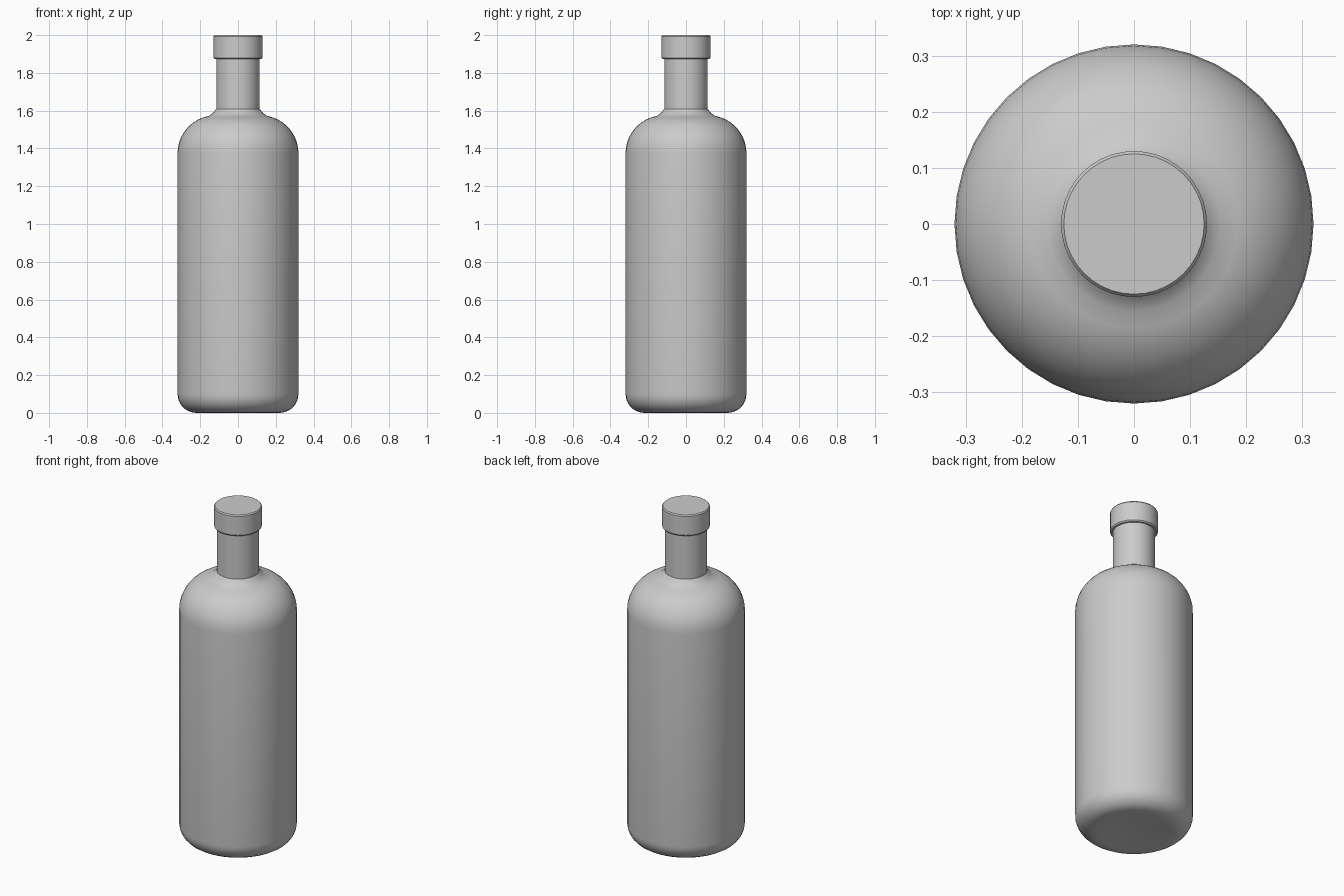
import bpy, bmesh
from math import sin, cos, pi, radians

if "Cube" in bpy.data.objects:
    bpy.data.objects.remove(bpy.data.objects["Cube"])

SEGMENTS = 40


def arc(cr, cz, rad, a0, a1, steps):
    """Points of a profile arc (radius, height), angles in degrees."""
    return [(cr + rad * cos(radians(a0 + (a1 - a0) * i / steps)),
             cz + rad * sin(radians(a0 + (a1 - a0) * i / steps)))
            for i in range(steps + 1)]


def lathe(name, profile):
    """Spin a profile around z; the ends lie on the axis."""
    bm = bmesh.new()
    rings = []
    for r, z in profile:
        if r < 1e-5:
            rings.append([bm.verts.new((0, 0, z))])
        else:
            rings.append([bm.verts.new((r * cos(2 * pi * i / SEGMENTS),
                                        r * sin(2 * pi * i / SEGMENTS), z))
                          for i in range(SEGMENTS)])
    for a, b in zip(rings, rings[1:]):
        for i in range(SEGMENTS):
            j = (i + 1) % SEGMENTS
            face = [a[i % len(a)], a[j % len(a)], b[j % len(b)], b[i % len(b)]]
            bm.faces.new(list(dict.fromkeys(face)))
    bmesh.ops.recalc_face_normals(bm, faces=bm.faces)
    mesh = bpy.data.meshes.new(name)
    bm.to_mesh(mesh)
    bm.free()
    obj = bpy.data.objects.new(name, mesh)
    bpy.context.collection.objects.link(obj)
    bpy.ops.object.select_all(action='DESELECT')
    obj.select_set(True)
    bpy.context.view_layer.objects.active = obj
    bpy.ops.object.shade_smooth_by_angle(angle=radians(30))
    return obj


# Bottle: faintly dished base, rounded heel, straight body, domed shoulder, neck
base = [(0, 0.012), (0.12, 0.008), (0.2, 0.0)]
heel = arc(0.22, 0.1, 0.1, -90, 0, 7)
shoulder = arc(0.12, 1.375, 0.2, 0, 80, 9)
neck = [(0.13, 1.59), (0.115, 1.61), (0.115, 1.88), (0, 1.88)]
lathe("bottle_body", base + heel + shoulder + neck)

# Cap: short cylinder with softened rims
cap = [(0, 1.873), (0.124, 1.873), (0.13, 1.88),
       (0.13, 1.993), (0.125, 2.0), (0, 2.0)]
lathe("bottle_cap", cap)
